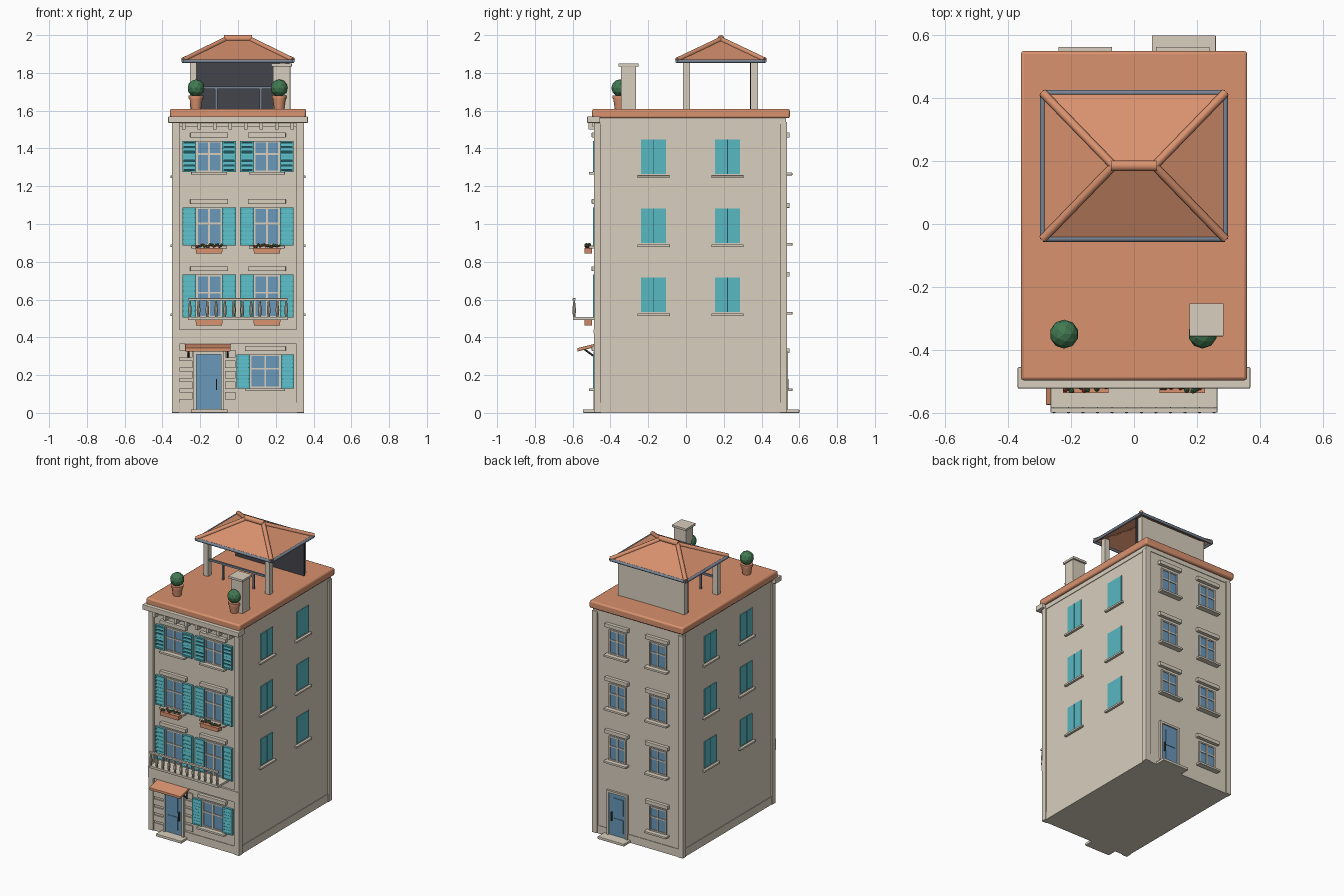
import bpy, bmesh, math, random
from mathutils import Vector, Matrix

if "Cube" in bpy.data.objects:
    bpy.data.objects.remove(bpy.data.objects["Cube"])

random.seed(4)


def colour(name, r, g, b):
    lin = [((c / 255 + 0.055) / 1.055) ** 2.4 for c in (r, g, b)]
    m = bpy.data.materials.new(name)
    m.diffuse_color = (*lin, 1)
    m.use_nodes = True
    m.node_tree.nodes["Principled BSDF"].inputs["Base Color"].default_value = m.diffuse_color
    return m


STONE = colour("warm stone", 216, 207, 190)
CLAY = colour("terracotta", 217, 146, 111)
TEAL = colour("teal paint", 88, 184, 194)
BLUE = colour("blue glass", 106, 152, 186)
SLATE = colour("slate metal", 120, 132, 148)
DARK = colour("charcoal", 68, 68, 76)
SHADE = colour("dark teal", 34, 84, 92)
GREEN = colour("leaf green", 66, 122, 82)
RED = colour("flower red", 200, 70, 60)

# Wall planes: maps (along, outward, height) to world space
WALLS = {
    "front": lambda u, d, z: (u, -0.475 - d, z),
    "back": lambda u, d, z: (u, 0.525 + d, z),
    "right": lambda u, d, z: (0.34 + d, u, z),
    "left": lambda u, d, z: (-0.34 - d, u, z),
}


class Part:
    """Collects simple solids into one object."""

    def __init__(self):
        self.bm = bmesh.new()

    def box(self, x0, x1, y0, y1, z0, z1):
        c = Vector(((x0 + x1) / 2, (y0 + y1) / 2, (z0 + z1) / 2))
        s = Matrix.Diagonal((abs(x1 - x0), abs(y1 - y0), abs(z1 - z0), 1))
        return bmesh.ops.create_cube(self.bm, size=1, matrix=Matrix.Translation(c) @ s)["verts"]

    def on(self, wall, u0, u1, d0, d1, z0, z1):
        a, b = WALLS[wall](u0, d0, z0), WALLS[wall](u1, d1, z1)
        return self.box(a[0], b[0], a[1], b[1], a[2], b[2])

    def rod(self, p, q, r1, r2=None, n=10):
        p, q = Vector(p), Vector(q)
        m = Matrix.Translation((p + q) / 2) @ (q - p).to_track_quat("Z", "Y").to_matrix().to_4x4()
        bmesh.ops.create_cone(self.bm, cap_ends=True, segments=n, radius1=r1,
                              radius2=r1 if r2 is None else r2, depth=(q - p).length, matrix=m)

    def ball(self, c, r, sub=1):
        bmesh.ops.create_icosphere(self.bm, subdivisions=sub, radius=r, matrix=Matrix.Translation(c))

    def done(self, name, mat, bevel=0, smooth=False):
        me = bpy.data.meshes.new(name)
        self.bm.to_mesh(me)
        self.bm.free()
        ob = bpy.data.objects.new(name, me)
        bpy.context.collection.objects.link(ob)
        me.materials.append(mat)
        if bevel:
            mod = ob.modifiers.new("soft edge", "BEVEL")
            mod.width, mod.segments = bevel, 2
        if smooth:
            bpy.context.view_layer.objects.active = ob
            ob.select_set(True)
            bpy.ops.object.shade_smooth_by_angle(angle=math.radians(40))
            ob.select_set(False)
        return ob


# Walls, plinth, fascia, corner posts and storey belt
p = Part()
p.box(-0.34, 0.34, -0.475, 0.525, 0, 1.57)
p.done("walls", STONE)
p = Part()
p.box(-0.344, 0.344, -0.479, 0.529, 0, 0.055)
p.box(-0.344, 0.344, -0.479, 0.529, 1.53, 1.57)
p.done("plinth_and_fascia", STONE)
p = Part()
for sx in (-1, 1):
    p.box(sx * 0.31, sx * 0.35, -0.487, -0.45, 0, 1.54)
    p.box(sx * 0.31, sx * 0.35, 0.497, 0.535, 0, 1.54)
p.done("corner_posts", STONE, 0.003)
p = Part()
p.on("front", -0.35, 0.35, 0, 0.012, 0.365, 0.42)
p.on("front", -0.35, 0.35, 0, 0.015, 0.42, 0.442)
p.done("storey_belt", STONE)

# Raised stone courses beside the front door
p = Part()
for i in range(5):
    z = 0.07 + i * 0.056
    p.on("front", -0.31, -0.24, 0, 0.008, z, z + 0.04)
    p.on("front", -0.07, -0.012, 0, 0.008, z, z + 0.04)
p.done("stone_courses", STONE)

# Terrace roof slab, cornice and brackets
p = Part()
p.box(-0.36, 0.36, -0.497, 0.55, 1.56, 1.61)
p.done("terrace_slab", CLAY, 0.01, True)
p = Part()
p.box(-0.37, 0.37, -0.523, -0.455, 1.535, 1.57)
p.done("cornice", STONE, 0.004)
p = Part()
p.box(-0.31, 0.31, -0.495, -0.47, 1.515, 1.537)
for i in range(8):
    x = -0.287 + i * 0.082
    p.box(x - 0.01, x + 0.01, -0.515, -0.475, 1.5, 1.537)
p.done("cornice_brackets", STONE)

# Windows: glass, frame bars, lintel and sill
glass, frames, trims = Part(), Part(), Part()


def window(wall, u, w, z0, z1, lintel, sill):
    h, t = w / 2, 0.009
    glass.on(wall, u - h, u + h, 0, 0.003, z0, z1)
    for a, b in ((-h, -h + t), (-t / 2, t / 2), (h - t, h)):
        frames.on(wall, u + a, u + b, 0, 0.009, z0, z1)
    zm = z0 + (z1 - z0) * 0.58
    for a, b in ((z0, z0 + t), (zm - t / 2, zm + t / 2), (z1 - t, z1)):
        frames.on(wall, u - h, u + h, 0, 0.008, a, b)
    trims.on(wall, u - lintel, u + lintel, 0, 0.024, z1 + 0.018, z1 + 0.044)
    trims.on(wall, u - sill, u + sill, 0, 0.038, z0 - 0.014, z0)


# Louvred shutters beside the front windows
shutters, gaps = Part(), Part()


def shutter(u0, u1, z0, z1, is_open):
    e = 0.009
    if is_open:
        gaps.on("front", u0, u1, 0, 0.004, z0, z1)
    else:
        shutters.on("front", u0, u1, 0, 0.009, z0, z1)
    for a, b in ((u0, u0 + e), (u1 - e, u1)):
        shutters.on("front", a, b, 0, 0.017, z0, z1)
    zm = (z0 + z1) / 2
    for z in (z0 + e / 2, zm, z1 - e / 2):
        shutters.on("front", u0, u1, 0, 0.016, z - e / 2, z + e / 2)
    n = 6 if is_open else 8
    step = (z1 - z0 - 2 * e) / n
    for i in range(n):
        z = z0 + e + (i + 0.5) * step
        k = 0.3 if is_open else 0.42
        vs = shutters.on("front", u0 + e, u1 - e, 0.004, 0.012, z - step * k, z + step * k)
        for v in vs:
            if v.co.z < z:
                v.co.y -= 0.004


ROWS = ((0.505, 0.732, False), (0.885, 1.088, False), (1.275, 1.44, True))
for z0, z1, is_open in ROWS:
    for u in (-0.153, 0.153):
        window("front", u, 0.138, z0, z1, 0.1, 0.095)
        shutter(u - 0.142, u - 0.069, z0, z1, is_open)
        shutter(u + 0.069, u + 0.142, z0, z1, is_open)
window("front", 0.145, 0.164, 0.13, 0.31, 0.108, 0.105)
shutter(-0.008, 0.063, 0.13, 0.31, False)
shutter(0.227, 0.297, 0.13, 0.31, False)
for z in (0.13, 0.535, 0.9, 1.272):
    for u in (-0.155, 0.155):
        if z > 0.2 or u < 0:
            window("back", u, 0.13, z, z + 0.168, 0.088, 0.085)

# Closed side shutters with a dark centre seam
leaves = Part()
for wall in ("left", "right"):
    for u in (-0.173, 0.22):
        for z in (0.535, 0.9, 1.265):
            for a, b in ((-0.066, -0.002), (0.002, 0.066)):
                leaves.on(wall, u + a, u + b, 0, 0.005, z, z + 0.182)
            gaps.on(wall, u - 0.002, u + 0.002, 0, 0.003, z, z + 0.182)
            trims.on(wall, u - 0.085, u + 0.085, 0, 0.018, z - 0.022, z - 0.009)
leaves.done("side_shutters", TEAL)
glass.done("window_glass", BLUE)
frames.done("window_frames", STONE)
trims.done("lintels_and_sills", STONE, 0.002)
shutters.done("front_shutters", TEAL)
gaps.done("shutter_gaps", SHADE)

# Doors, door frames, handles and steps
door, surround, handle, step = Part(), Part(), Part(), Part()
for wall, u, s0, s1, d in (("front", -0.155, -0.25, -0.055, 0.07), ("back", 0.155, 0.057, 0.26, 0.075)):
    door.on(wall, u - 0.065, u + 0.065, 0, 0.005, 0.02, 0.31)
    for z0, z1 in ((0.05, 0.14), (0.17, 0.28)):
        door.on(wall, u - 0.045, u + 0.03, 0, 0.009, z0, z1)
    for s in (-1, 1):
        surround.on(wall, u + s * 0.065, u + s * 0.08, 0, 0.014, 0.015, 0.325)
    surround.on(wall, u - 0.08, u + 0.08, 0, 0.014, 0.31, 0.325)
    handle.on(wall, u + 0.038, u + 0.045, 0, 0.018, 0.12, 0.18)
    step.on(wall, s0, s1, 0, d, 0, 0.018)
door.done("doors", BLUE)
surround.done("door_frames", STONE)
handle.done("door_handles", DARK)
step.done("door_steps", STONE, 0.003)

# Sloping awning above the front door, with struts
p = Part()
for v in p.box(-0.28, -0.04, -0.575, -0.475, 0.35, 0.368):
    if v.co.y < -0.5:
        v.co.z -= 0.025
p.done("door_awning", CLAY, 0.003)
p = Part()
for x in (-0.262, -0.055):
    p.rod((x, -0.48, 0.295), (x, -0.54, 0.338), 0.005, n=6)
    p.box(x - 0.005, x + 0.005, -0.487, -0.475, 0.29, 0.35)
p.done("awning_struts", DARK)

# Balcony floor, rail and tapered balusters
p = Part()
p.box(-0.265, 0.265, -0.598, -0.475, 0.492, 0.508)
p.box(-0.265, 0.265, -0.6, -0.584, 0.594, 0.607)
p.done("balcony", STONE, 0.002)
p = Part()
for i in range(12):
    x = -0.255 + i * 0.51 / 11
    p.rod((x, -0.592, 0.506), (x, -0.592, 0.545), 0.006, 0.010, 8)
    p.rod((x, -0.592, 0.545), (x, -0.592, 0.596), 0.010, 0.004, 8)
p.done("balusters", STONE, 0, True)

# Flower boxes and blooms
boxes, leaf, bloom = Part(), Part(), Part()
for u in (-0.153, 0.153):
    for z in (0.463, 0.845):
        for v in boxes.box(u - 0.072, u + 0.072, -0.537, -0.497, z, z + 0.028):
            if v.co.z < z + 0.01:
                v.co.x = u + (v.co.x - u) * 0.95
    for i in range(14):
        c = (u - 0.065 + i * 0.01, -0.52 + random.uniform(-0.012, 0.012), 0.88 + random.uniform(0, 0.012))
        (bloom if i % 3 == 0 else leaf).ball(c, 0.009)
boxes.done("flower_boxes", CLAY)
leaf.done("box_leaves", GREEN)
bloom.done("box_flowers", RED)

# Chimney
p = Part()
p.box(0.185, 0.277, -0.345, -0.265, 1.6, 1.836)
p.box(0.176, 0.285, -0.357, -0.252, 1.834, 1.85)
p.done("chimney", STONE, 0.002)

# Potted round shrubs
pots, shrubs = Part(), Part()
for x in (-0.222, 0.218):
    pots.rod((x, -0.35, 1.608), (x, -0.35, 1.668), 0.027, 0.036, 14)
    pots.rod((x, -0.35, 1.664), (x, -0.35, 1.68), 0.04, 0.04, 14)
    shrubs.ball((x, -0.35, 1.72), 0.046, 2)
pots.done("plant_pots", CLAY, 0, True)
shrubs.done("round_shrubs", GREEN)

# Pavilion posts, back wall with dark inner face, and railing
p = Part()
for x in (-0.237, 0.237):
    p.box(x - 0.018, x + 0.018, -0.016, 0.02, 1.6, 1.87)
    p.box(x - 0.018, x + 0.018, 0.345, 0.381, 1.6, 1.87)
p.box(-0.25, 0.25, 0.352, 0.378, 1.6, 1.87)
p.done("pavilion_posts_and_wall", STONE)
p = Part()
p.box(-0.255, 0.272, 0.338, 0.345, 1.61, 1.865)
p.done("pavilion_inner_panel", DARK)
p = Part()
p.box(-0.22, 0.22, -0.005, 0.008, 1.715, 1.728)
for x in (-0.115, 0.12):
    p.box(x - 0.006, x + 0.006, -0.004, 0.008, 1.608, 1.72)
p.done("terrace_railing", SLATE)

# Hipped pavilion roof with rounded caps and gutters
X, Y0, Y1, YR, ZE, ZR = 0.29, -0.047, 0.417, 0.185, 1.868, 1.978
eave = [(-X, Y0, ZE), (X, Y0, ZE), (X, Y1, ZE), (-X, Y1, ZE)]
ridge = [(-0.065, YR, ZR), (0.065, YR, ZR)]
p = Part()
v = [p.bm.verts.new(c) for c in eave + ridge]
for f in ((0, 1, 5, 4), (1, 2, 5), (2, 3, 4, 5), (3, 0, 4)):
    p.bm.faces.new([v[i] for i in f])
roof = p.done("pavilion_roof", CLAY)
mod = roof.modifiers.new("thickness", "SOLIDIFY")
mod.thickness, mod.offset = 0.01, -1
caps, gutter = Part(), Part()
caps.rod((-0.073, YR, 1.982), (0.073, YR, 1.982), 0.018)
for i, r in enumerate((0, 1, 1, 0)):
    caps.rod(eave[i], ridge[r], 0.014)
    gutter.rod(Vector(eave[i]) - Vector((0, 0, 0.006)), Vector(eave[(i + 1) % 4]) - Vector((0, 0, 0.006)), 0.010)
caps.done("ridge_caps", CLAY, 0, True)
gutter.done("roof_gutters", SLATE, 0, True)
